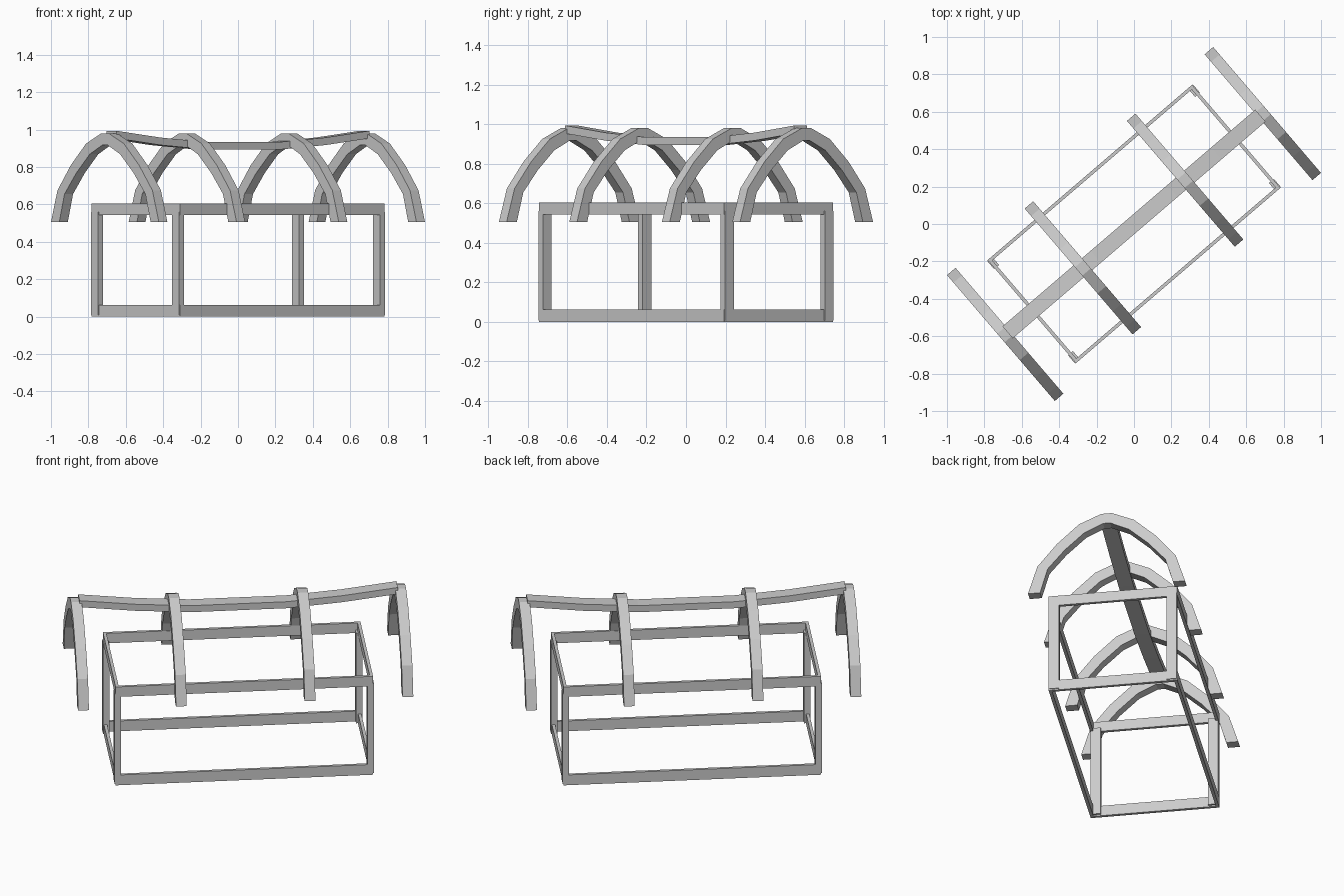
import bpy, bmesh
from math import radians
from mathutils import Matrix

if "Cube" in bpy.data.objects:
    bpy.data.objects.remove(bpy.data.objects["Cube"])

ROT = Matrix.Rotation(radians(40.6), 4, 'Z')


def finish(name, bm):
    bmesh.ops.recalc_face_normals(bm, faces=bm.faces)
    bm.transform(ROT)
    me = bpy.data.meshes.new(name)
    bm.to_mesh(me)
    bm.free()
    ob = bpy.data.objects.new(name, me)
    bpy.context.collection.objects.link(ob)


def box(name, lo, hi):
    bm = bmesh.new()
    size = [h - l for l, h in zip(lo, hi)]
    mid = [(h + l) / 2 for l, h in zip(lo, hi)]
    bmesh.ops.create_cube(bm, size=1, matrix=Matrix.Translation(mid) @ Matrix.Diagonal((*size, 1)))
    finish(name, bm)


def strip(name, upper, lower, place, a, b):
    """Solid bar between two matching polylines, running from depth a to depth b."""
    bm = bmesh.new()
    rings = [[bm.verts.new(place(p, d)) for p, d in ((o, a), (o, b), (i, b), (i, a))]
             for o, i in zip(upper, lower)]
    for r, s in zip(rings, rings[1:]):
        for k in range(4):
            n = (k + 1) % 4
            bm.faces.new((r[k], r[n], s[n], s[k]))
    bm.faces.new(rings[0])
    bm.faces.new(rings[-1])
    finish(name, bm)


def mirrored(half):
    return [(-x, z) for x, z in half] + [(x, z) for x, z in reversed(half)]


# roof arches
outer = mirrored([(.443, .506), (.39, .675), (.28, .81), (.155, .925), (.03, .98)])
inner = mirrored([(.375, .506), (.332, .655), (.235, .768), (.125, .868), (.02, .918)])
for n, u in enumerate((-.907, -.36, .36, .907)):
    strip(f"roof_arch_{n + 1}", outer, inner, lambda p, d: (d, p[0], p[1]), u - .03, u + .03)

# sagging ridge beam
top = mirrored([(.89, .993), (.58, .957), (.27, .934)])
bottom = [(x, z - .04) for x, z in top]
strip("ridge_beam", top, bottom, lambda p, d: (p[0], d, p[1]), -.042, .042)

# box frame: rails and corner posts
A, B, T = .72, .363, .018
for level, z0, z1 in (("lower", 0, .063), ("upper", .543, .604)):
    for side, s in (("left", 1), ("right", -1)):
        y = sorted((s * B, s * (B - T)))
        box(f"{level}_{side}_rail", (-A, y[0], z0), (A, y[1], z1))
    for end, s in (("front", -1), ("back", 1)):
        x = sorted((s * A, s * (A - T)))
        box(f"{level}_{end}_rail", (x[0], -B + T, z0), (x[1], B - T, z1))
for sx in (-1, 1):
    for sy in (-1, 1):
        x = sorted((sx * (A + .005), sx * (A - .03)))
        y = sorted((sy * (B - .002), sy * (B - .06)))
        box("corner_post", (x[0], y[0], .008), (x[1], y[1], .56))
